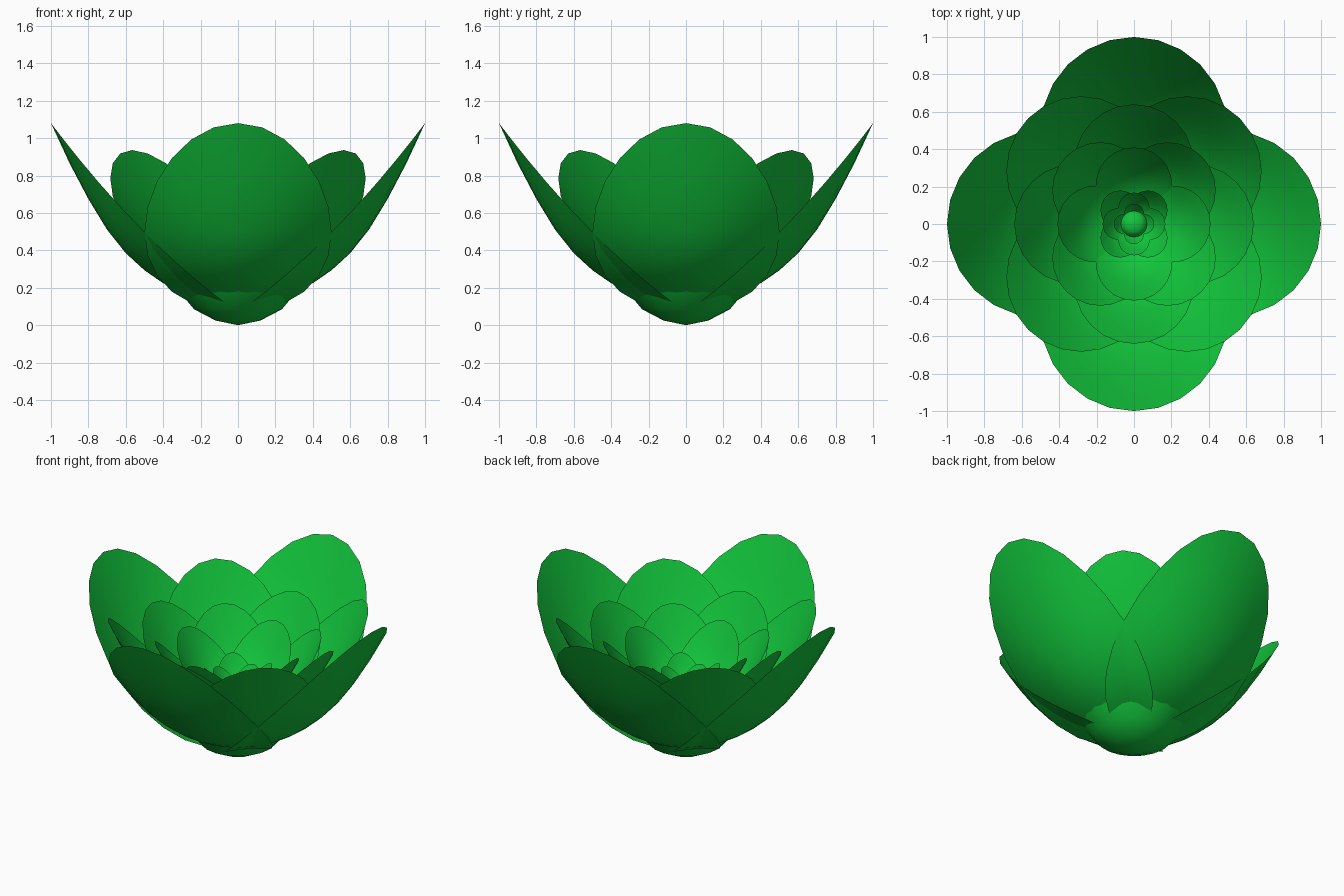
import bpy, bmesh, math
from mathutils import Matrix

if "Cube" in bpy.data.objects:
    bpy.data.objects.remove(bpy.data.objects["Cube"])

green = bpy.data.materials.new("leaf_green")
green.diffuse_color = (0.006, 0.56, 0.045, 1)
green.use_nodes = True
green.node_tree.nodes["Principled BSDF"].inputs["Base Color"].default_value = green.diffuse_color

SEG, RINGS = 24, 5


def petal_height(x, r):
    """Tilted rim line, with a spoon-like bulge below it (r = 0 middle, 1 rim)."""
    rim = 0.07 + 0.7 * x + 0.31 * x * x
    return rim - 0.24 * (1 - r * r) * min(1, 0.4 + 0.9 * x)


def add_petal(bm, matrix):
    """One spoon petal, a disc seen from above, reaching from the axis to x = 1."""
    mid = bm.verts.new(matrix @ Matrix.Translation((0.5, 0, petal_height(0.5, 0))).translation)
    prev = None
    for i in range(1, RINGS + 1):
        r = i / RINGS
        loop = []
        for k in range(SEG):
            a = 2 * math.pi * k / SEG
            x, y = 0.5 + 0.5 * r * math.cos(a), 0.5 * r * math.sin(a)
            p = Matrix.Translation((x, y, petal_height(x, r))).translation
            loop.append(bm.verts.new(matrix @ p))
        for k in range(SEG):
            n = (k + 1) % SEG
            if prev is None:
                bm.faces.new((mid, loop[k], loop[n]))
            else:
                bm.faces.new((prev[k], loop[k], loop[n], prev[n]))
        prev = loop


def finish(name, bm):
    me = bpy.data.meshes.new(name)
    bm.to_mesh(me)
    bm.free()
    me.materials.append(green)
    for p in me.polygons:
        p.use_smooth = True
    ob = bpy.data.objects.new(name, me)
    bpy.context.collection.objects.link(ob)
    return ob


def lathe(name, profile, seg=20):
    """Surface of revolution from (radius, z) points, starting on the axis."""
    bm = bmesh.new()
    mid = bm.verts.new((0, 0, profile[0][1]))
    prev = None
    for rad, z in profile[1:]:
        loop = [bm.verts.new((rad * math.cos(2 * math.pi * k / seg),
                              rad * math.sin(2 * math.pi * k / seg), z)) for k in range(seg)]
        for k in range(seg):
            n = (k + 1) % seg
            bm.faces.new((mid, loop[k], loop[n]) if prev is None
                         else (prev[k], loop[k], loop[n], prev[n]))
        prev = loop
    return finish(name, bm)


# Rings of four petals, each smaller, higher and turned by an eighth
for n in (0, 1, 2, 3, 4, 7, 8, 10):
    s = 0.8 ** n
    lift = min(0.072 * n, 0.35)
    bm = bmesh.new()
    for q in range(4):
        angle = math.pi / 2 * q + math.pi / 4 * (n % 2)
        add_petal(bm, Matrix.Translation((0, 0, lift)) @ Matrix.Rotation(angle, 4, 'Z') @ Matrix.Scale(s, 4))
    finish(f"petal_ring_{n}", bm)

# Cup underneath that holds the petals
lathe("base_cup", [(0, 0), (0.12, 0.025), (0.235, 0.085), (0.305, 0.17), (0.345, 0.215), (0.38, 0.24)])

# Small round heart in the middle
lathe("flower_heart", [(0, 0.43), (0.04, 0.425), (0.07, 0.40), (0.07, 0.36)])
